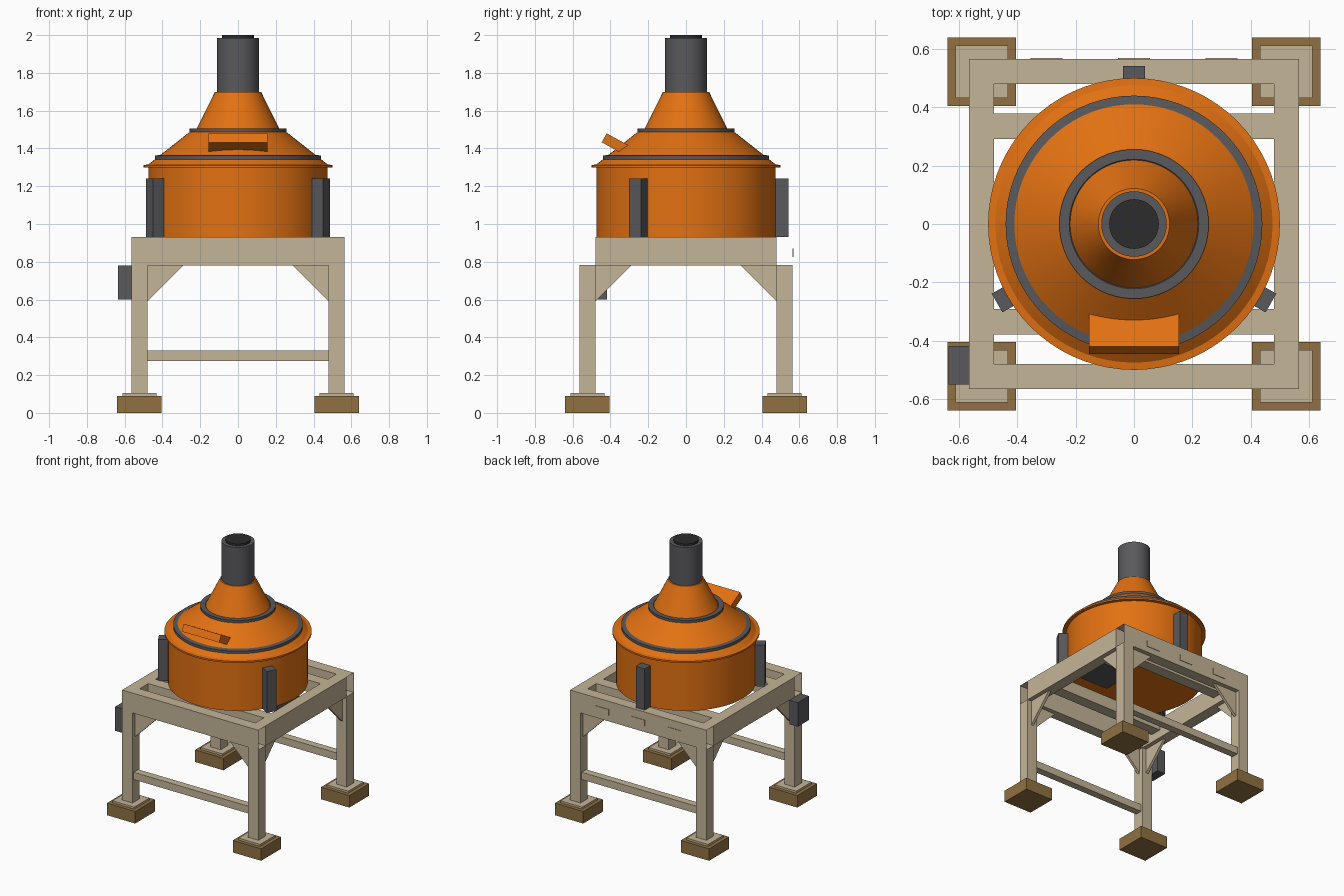
import bpy, bmesh, math
from mathutils import Matrix, Vector

if "Cube" in bpy.data.objects:
    bpy.data.objects.remove(bpy.data.objects["Cube"])


def material(name, rgb):
    m = bpy.data.materials.new(name)
    m.diffuse_color = (*rgb, 1)
    m.use_nodes = True
    m.node_tree.nodes["Principled BSDF"].inputs["Base Color"].default_value = m.diffuse_color
    return m


ORANGE = material("orange paint", (0.76, 0.165, 0.006))
TAN = material("tan steel", (0.55, 0.46, 0.31))
BROWN = material("brown footing", (0.28, 0.165, 0.055))
GREY = material("dark grey metal", (0.10, 0.10, 0.107))
BLACK = material("black opening", (0.025, 0.025, 0.026))


def finish(name, bm, mat, matrix=None, smooth=False):
    bmesh.ops.recalc_face_normals(bm, faces=bm.faces)
    me = bpy.data.meshes.new(name)
    bm.to_mesh(me)
    bm.free()
    me.materials.append(mat)
    ob = bpy.data.objects.new(name, me)
    bpy.context.collection.objects.link(ob)
    if matrix:
        ob.matrix_world = matrix
    if smooth:
        bpy.context.view_layer.objects.active = ob
        ob.select_set(True)
        bpy.ops.object.shade_smooth_by_angle(angle=math.radians(25))
        ob.select_set(False)
    return ob


def box(name, lo, hi, mat, matrix=None, open_ends=False):
    lo, hi = Vector(lo), Vector(hi)
    bm = bmesh.new()
    bmesh.ops.create_cube(bm, size=1)
    for v in bm.verts:
        v.co = (lo + hi) / 2 + v.co * (hi - lo)
    if open_ends:  # tube open along x
        bm.normal_update()
        ends = [f for f in bm.faces if abs(f.normal.x) > 0.9]
        bmesh.ops.delete(bm, geom=ends, context='FACES_ONLY')
    return finish(name, bm, mat, matrix)


def lathe(name, profile, mat, closed=False, steps=72):
    """Spin an (r, z) profile round the z axis."""
    bm = bmesh.new()
    vs = [bm.verts.new((r, 0, z)) for r, z in profile]
    es = [bm.edges.new(p) for p in zip(vs, vs[1:])]
    if closed:
        es.append(bm.edges.new((vs[-1], vs[0])))
    bmesh.ops.spin(bm, geom=vs + es, cent=(0, 0, 0), axis=(0, 0, 1),
                   angle=2 * math.pi, steps=steps, use_merge=True)
    bmesh.ops.remove_doubles(bm, verts=bm.verts, dist=1e-5)
    return finish(name, bm, mat, smooth=True)


def gusset(name, matrix):
    """Triangular plate: in the xz plane, right angle at the leg and beam."""
    bm = bmesh.new()
    tri = [bm.verts.new((x, -0.01, z))
           for x, z in ((-0.48, 0.78), (-0.29, 0.78), (-0.48, 0.59))]
    f = bm.faces.new(tri)
    ext = bmesh.ops.extrude_face_region(bm, geom=[f])
    bmesh.ops.translate(bm, vec=(0, 0.02, 0),
                        verts=[v for v in ext['geom'] if isinstance(v, bmesh.types.BMVert)])
    return finish(name, bm, TAN, matrix)


# Four legs with footings, base plates and gussets
C = 0.5225
for sx, sn in ((-1, "left"), (1, "right")):
    for sy, fn in ((-1, "front"), (1, "back")):
        tag = fn + "_" + sn
        x, y = sx * C, sy * C
        for part, h, z0, z1, mat in (("footing", 0.1175, 0, 0.09, BROWN),
                                     ("base_plate", 0.09, 0.09, 0.105, TAN),
                                     ("leg", 0.0425, 0.105, 0.782, TAN)):
            box(tag + "_" + part, (x - h, y - h, z0), (x + h, y + h, z1), mat)
        flip = Matrix.Diagonal((-sx, 1, 1, 1))
        gusset(tag + "_gusset_x", Matrix.Translation((0, y, 0)) @ flip)
        turn = Matrix.Rotation(math.pi / 2, 4, 'Z') @ Matrix.Diagonal((-sy, 1, 1, 1))
        gusset(tag + "_gusset_y", Matrix.Translation((x, 0, 0)) @ turn)
    # Side beams
    box(sn + "_side_beam", (x - 0.0425, -0.48, 0.78), (x + 0.0425, 0.48, 0.93), TAN)

# Front and back: open tube beams, low stretchers, cross beams under the drum
for sy, fn in ((-1, "front"), (1, "back")):
    y = sy * C
    box(fn + "_beam", (-0.565, y - 0.0425, 0.78), (0.565, y + 0.0425, 0.93), TAN, open_ends=True)
    box(fn + "_stretcher", (-0.48, y - 0.0275, 0.275), (0.48, y + 0.0275, 0.33), TAN)
    y = sy * 0.335
    box(fn + "_cross_beam", (-0.48, y - 0.0435, 0.84), (0.48, y + 0.0435, 0.93), TAN)

# Small plates on the back beam
for i, x in enumerate((-0.3, 0, 0.3)):
    box("back_slot_plate_%d" % (i + 1), (x - 0.055, 0.564, 0.825), (x + 0.055, 0.569, 0.87), TAN)

# Drum with rim and conical lid
lathe("drum", [(0, 0.93), (0.475, 0.93), (0.475, 1.30), (0.50, 1.30), (0.50, 1.312),
               (0.475, 1.315), (0.25, 1.492), (0, 1.492)], ORANGE)
lathe("upper_cone", [(0, 1.49), (0.226, 1.49), (0.218, 1.505), (0.122, 1.70), (0, 1.70)], ORANGE)
lathe("lower_lid_ring", [(0.44, 1.342), (0.44, 1.362), (0.41, 1.366), (0.40, 1.342)], GREY, True)
lathe("upper_lid_ring", [(0.256, 1.487), (0.256, 1.506), (0.222, 1.506), (0.20, 1.487)], GREY, True)

# Chimney pipe and dark opening
lathe("pipe", [(0, 1.69), (0.112, 1.69), (0.112, 1.985), (0, 1.985)], GREY)
lathe("pipe_opening", [(0, 1.98), (0.085, 1.98), (0.085, 2.0), (0, 2.0)], BLACK)

# Three upright brackets round the drum
for i, a in enumerate((90, 210, 330)):
    box("drum_bracket_%d" % (i + 1), (0.455, -0.037, 0.93), (0.542, 0.037, 1.24), GREY,
        Matrix.Rotation(math.radians(a), 4, 'Z'))

# Feed chute tilted out of the lid
box("feed_chute", (-0.155, 0, -0.054), (0.155, 0.19, 0), ORANGE,
    Matrix.Translation((0, -0.42, 1.48)) @ Matrix.Rotation(math.radians(-29), 4, 'X'))

# Control box on the left leg and discharge gate under the drum
box("control_box", (-0.635, -0.55, 0.60), (-0.565, -0.418, 0.78), GREY)
box("discharge_gate", (0.14, -0.13, 0.87), (0.42, 0.13, 0.932), GREY)
